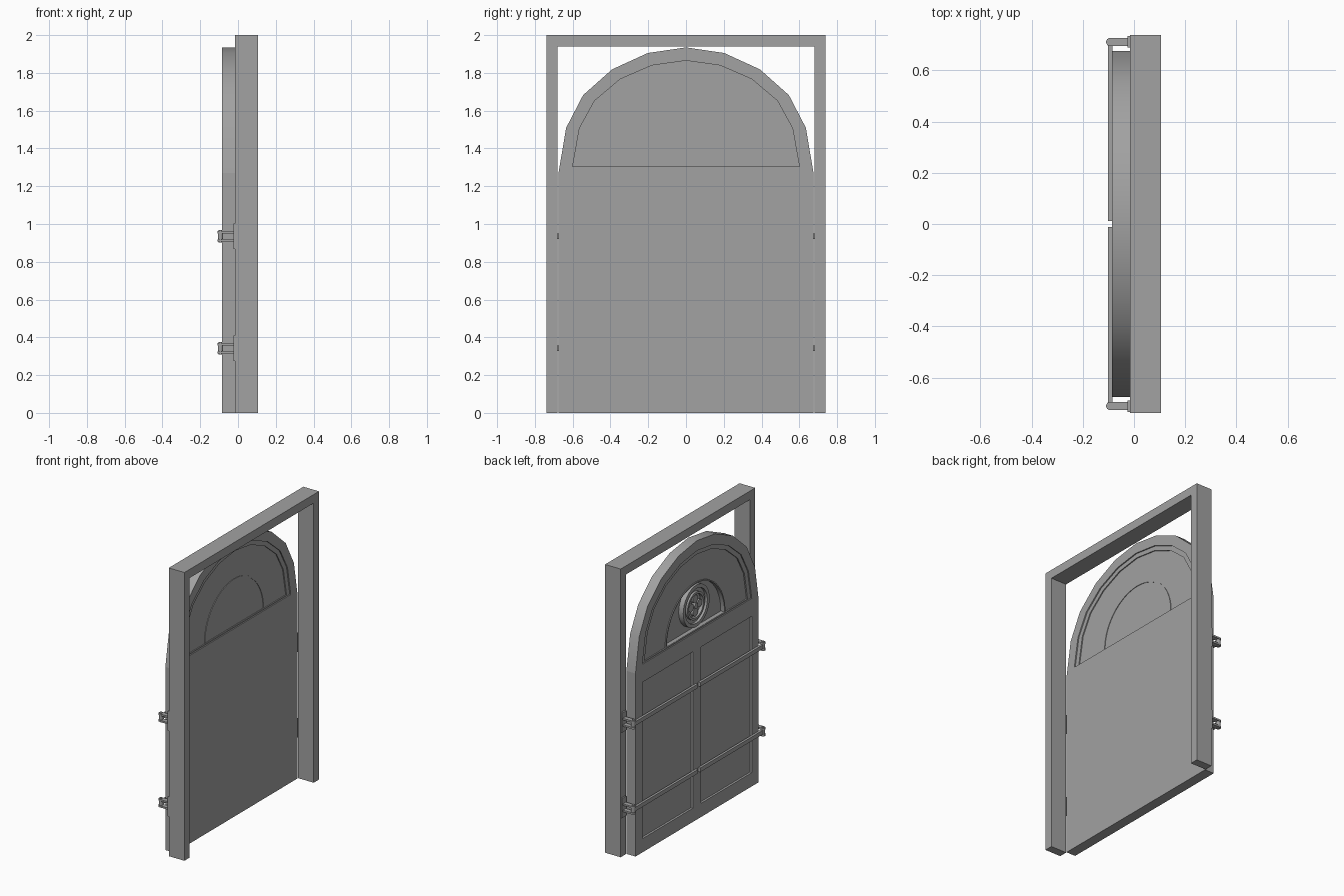
import bpy, bmesh, math
from mathutils import Matrix

cube = bpy.data.objects.get("Cube")
if cube:
    bpy.data.objects.remove(cube, do_unlink=True)

grey = bpy.data.materials.new("plain grey")
grey.use_nodes = True
grey.diffuse_color = (0.36, 0.36, 0.36, 1)
grey.node_tree.nodes["Principled BSDF"].inputs["Base Color"].default_value = (0.36, 0.36, 0.36, 1)


def finish(name, bm):
    bmesh.ops.recalc_face_normals(bm, faces=bm.faces)
    mesh = bpy.data.meshes.new(name)
    bm.to_mesh(mesh)
    bm.free()
    mesh.materials.append(grey)
    obj = bpy.data.objects.new(name, mesh)
    bpy.context.collection.objects.link(obj)
    bpy.ops.object.select_all(action="DESELECT")
    obj.select_set(True)
    bpy.context.view_layer.objects.active = obj
    bpy.ops.object.shade_smooth_by_angle(angle=math.radians(30))
    return obj


def prism(name, loop, x0, x1):
    """Solid from a (y, z) outline, extruded along x."""
    bm = bmesh.new()
    a, b = ([bm.verts.new((x, y, z)) for y, z in loop] for x in (x0, x1))
    bm.faces.new(a)
    bm.faces.new(b)
    for i in range(len(a)):
        j = (i + 1) % len(a)
        bm.faces.new((a[i], a[j], b[j], b[i]))
    return finish(name, bm)


def ring(name, outer, inner, x0, x1):
    """Border between two matching (y, z) outlines, extruded along x."""
    bm = bmesh.new()
    rows = [[bm.verts.new((x, y, z)) for y, z in loop]
            for loop, x in ((outer, x0), (outer, x1), (inner, x1), (inner, x0))]
    n = len(outer)
    for k in range(4):
        p, q = rows[k], rows[(k + 1) % 4]
        for i in range(n):
            j = (i + 1) % n
            bm.faces.new((p[i], p[j], q[j], q[i]))
    return finish(name, bm)


def rect(y0, y1, z0, z1):
    return [(y0, z0), (y1, z0), (y1, z1), (y0, z1)]


def cylinder(name, radius, depth, center, axis):
    bm = bmesh.new()
    turn = Matrix.Rotation(math.pi / 2, 4, "Y") if axis == "X" else Matrix()
    bmesh.ops.create_cone(bm, cap_ends=True, segments=24, radius1=radius, radius2=radius,
                          depth=depth, matrix=Matrix.Translation(center) @ turn)
    return finish(name, bm)


def arch(half, base, height, sub=1):
    """Ten-sided arch outline, each side optionally subdivided."""
    right = [(1, 0), (.94, .36), (.807, .62), (.58, .825), (.3, .955)]
    pts = right + [(0, 1)] + [(-y, z) for y, z in reversed(right)]
    out = []
    for (ya, za), (yb, zb) in zip(pts, pts[1:]):
        for s in range(sub):
            t = s / sub
            out.append(((ya + (yb - ya) * t) * half, base + (za + (zb - za) * t) * height))
    return out + [(-half, base)]


def half_circle(r, base, n=40):
    return [(r * math.cos(math.pi * i / n), base + r * math.sin(math.pi * i / n))
            for i in range(n + 1)]


# Door frame: two posts and a lintel
W, P = .7375, .68
prism("door_frame", [(-W, 0), (-W, 2), (W, 2), (W, 0), (P, 0), (P, 1.94), (-P, 1.94), (-P, 0)],
      -.015, .105)

# Door sheet with a raised border on each leaf
prism("door_sheet", rect(-.675, .675, 0, 1.27), -.07, -.015)
for side, s in (("left", 1), ("right", -1)):
    ring(side + "_leaf_border", rect(0, s * .675, 0, 1.27),
         rect(s * .045, s * .6, .095, 1.18), -.085, -.07)

# Arched top: border, step, field and recessed half-round panel
outer = arch(.675, 1.27, .665)
step = arch(.6, 1.305, .56)
inner = arch(.565, 1.312, .523)
ring("arch_border", outer, step, -.085, -.015)
ring("arch_step", step, inner, -.077, -.023)
ring("arch_field", arch(.565, 1.312, .523, 4), half_circle(.327, 1.313), -.068, -.03)
ring("half_round_trim", half_circle(.327, 1.313), half_circle(.317, 1.315), -.074, -.026)
prism("half_round_panel", half_circle(.317, 1.315), -.045, -.03)


# Round rosette on the recessed panel
def circle(r):
    return [(r * math.cos(math.tau * i / 32), 1.48 + r * math.sin(math.tau * i / 32))
            for i in range(32)]


ring("rosette_rim", circle(.145), circle(.12), -.08, -.045)
ring("rosette_band", circle(.12), circle(.095), -.062, -.045)
ring("rosette_inner_rim", circle(.095), circle(.08), -.078, -.045)
prism("rosette_disc", circle(.08), -.055, -.045)
for k in range(4):
    a = math.tau * k / 4
    cylinder("rosette_petal", .027, .02, (-.063, .046 * math.cos(a), 1.48 + .046 * math.sin(a)), "X")
cylinder("rosette_hub", .02, .03, (-.065, 0, 1.48), "X")

# Strap hinges on both sides, two heights
for z in (.935, .342):
    for side, s in (("left", 1), ("right", -1)):
        prism(side + "_hinge_plate", rect(s * .69, s * .735, z - .068, z + .068), -.025, -.012)
        for dz in (-.022, .022):
            prism(side + "_hinge_arm", rect(s * .695, s * .727, z + dz - .006, z + dz + .006),
                  -.093, -.02)
            cylinder(side + "_hinge_eye", .016, .012, (-.093, s * .711, z + dz), "Z")
        cylinder(side + "_hinge_pin", .009, .066, (-.093, s * .711, z), "Z")
        cylinder(side + "_strap_eye", .014, .03, (-.093, s * .711, z), "Z")
        prism(side + "_hinge_strap", rect(s * .012, s * .711, z - .014, z + .014), -.101, -.084)
